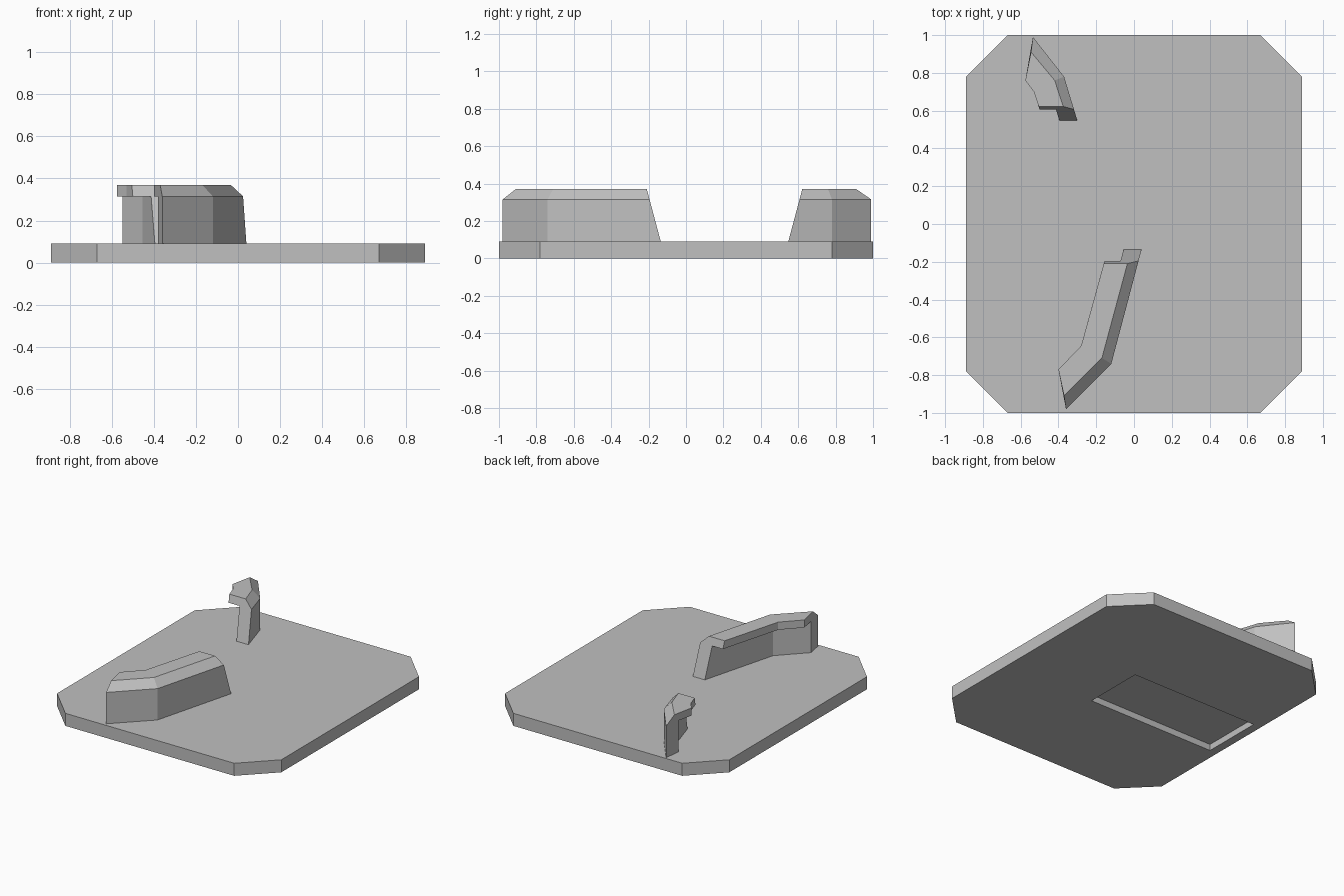
import bpy
import bmesh

if "Cube" in bpy.data.objects:
    bpy.data.objects.remove(bpy.data.objects["Cube"])

BASE_TOP, SHOULDER, TOP = 0.09, 0.315, 0.37

grey = bpy.data.materials.new("plain grey")
grey.diffuse_color = (0.53, 0.53, 0.53, 1)
grey.use_nodes = True
grey.node_tree.nodes["Principled BSDF"].inputs["Base Color"].default_value = grey.diffuse_color


def finish(name, bm):
    bmesh.ops.recalc_face_normals(bm, faces=bm.faces)
    mesh = bpy.data.meshes.new(name)
    bm.to_mesh(mesh)
    bm.free()
    mesh.materials.append(grey)
    obj = bpy.data.objects.new(name, mesh)
    bpy.context.collection.objects.link(obj)
    return obj


def prism(name, outline, z0, z1):
    bm = bmesh.new()
    face = bm.faces.new([bm.verts.new((x, y, z0)) for x, y in outline])
    new = bmesh.ops.extrude_face_region(bm, geom=[face])["geom"]
    bmesh.ops.translate(bm, vec=(0, 0, z1 - z0),
                        verts=[v for v in new if isinstance(v, bmesh.types.BMVert)])
    return finish(name, bm)


def lipped_wall(name, stations, lean):
    """Loft a hooked section through stations of (outer, top edge, lip, inner)
    plan points; the last station leans back as it rises."""
    bm = bmesh.new()
    rings = []
    for i, (outer, edge, lip, inner) in enumerate(stations):
        section = [(outer, BASE_TOP), (outer, SHOULDER), (edge, TOP), (lip, TOP),
                   (lip, SHOULDER), (inner, SHOULDER), (inner, BASE_TOP)]
        ring = []
        for (x, y), z in section:
            k = (z - BASE_TOP) / (SHOULDER - BASE_TOP) if i == len(stations) - 1 else 0
            ring.append(bm.verts.new((x + lean[0] * k, y + lean[1] * k, z)))
        rings.append(ring)
    for a, b in zip(rings, rings[1:]):
        for j in range(len(a)):
            k = (j + 1) % len(a)
            bm.faces.new((a[j], a[k], b[k], b[j]))
    bm.faces.new(rings[0])
    bm.faces.new(rings[-1])
    return finish(name, bm)


# Base plate with clipped corners
base = prism("base_plate",
             [(0.67, -1), (0.89, -0.78), (0.89, 0.78), (0.67, 1),
              (-0.67, 1), (-0.89, 0.78), (-0.89, -0.78), (-0.67, -1)], 0, BASE_TOP)

# Shallow rectangular pocket in the underside
cutter = prism("pocket_cutter",
               [(-0.83, -0.22), (0.175, -0.22), (0.175, 0.22), (-0.83, 0.22)], -0.1, 0.045)
cutter.hide_render = True
pocket = base.modifiers.new("pocket", 'BOOLEAN')
pocket.operation = 'DIFFERENCE'
pocket.solver = 'EXACT'
pocket.object = cutter
bpy.context.view_layer.objects.active = base
bpy.ops.object.modifier_apply(modifier=pocket.name)
bpy.data.objects.remove(cutter)

# Long bent wall at the front
lipped_wall("long_wall", [
    ((-0.36, -0.98), (-0.37, -0.91), (-0.40, -0.77), (-0.38, -0.875)),
    ((-0.12, -0.74), (-0.17, -0.71), (-0.28, -0.645), (-0.205, -0.695)),
    ((0.04, -0.135), (-0.015, -0.135), (-0.14, -0.135), (-0.055, -0.135)),
], (-0.016, -0.06))

# Short bent wall at the back
lipped_wall("short_wall", [
    ((-0.535, 0.99), (-0.545, 0.91), (-0.575, 0.76), (-0.55, 0.87)),
    ((-0.37, 0.78), (-0.42, 0.76), (-0.53, 0.70), (-0.455, 0.745)),
    ((-0.30, 0.547), (-0.352, 0.547), (-0.482, 0.547), (-0.395, 0.547)),
], (-0.018, 0.06))
